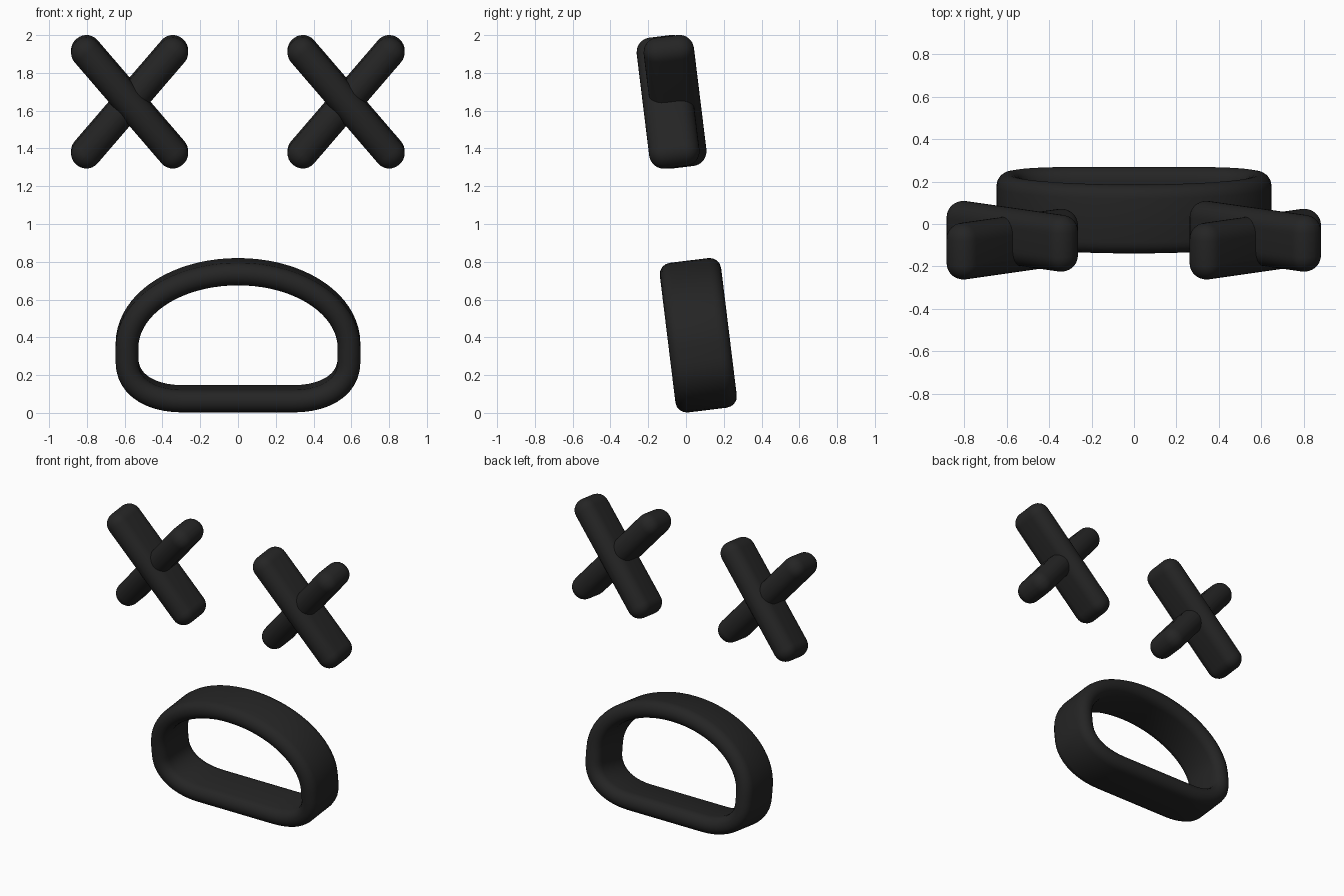
import bpy, bmesh, math
from mathutils import Matrix, Vector
from mathutils.geometry import interpolate_bezier

if "Cube" in bpy.data.objects:
    bpy.data.objects.remove(bpy.data.objects["Cube"], do_unlink=True)

black = bpy.data.materials.new("soft black")
black.use_nodes = True
colour = (0.018, 0.018, 0.018, 1)
black.diffuse_color = colour
black.node_tree.nodes["Principled BSDF"].inputs["Base Color"].default_value = colour

TILT = Matrix.Rotation(math.radians(7), 4, 'X')   # the face leans forward


def finish(name, bm, matrix):
    """Turn a bmesh into a smooth, coloured object."""
    bmesh.ops.transform(bm, matrix=matrix, verts=bm.verts)
    bmesh.ops.recalc_face_normals(bm, faces=bm.faces)
    mesh = bpy.data.meshes.new(name)
    bm.to_mesh(mesh)
    bm.free()
    mesh.materials.append(black)
    obj = bpy.data.objects.new(name, mesh)
    bpy.context.collection.objects.link(obj)
    bpy.ops.object.select_all(action='DESELECT')
    obj.select_set(True)
    bpy.context.view_layer.objects.active = obj
    bpy.ops.object.shade_smooth_by_angle(angle=math.radians(40))


# Eyes: two crossed, fully rounded bars each
def eye_bar(name, x, y, angle):
    radius, depth, length = 0.08, 0.268, 0.865
    bm = bmesh.new()
    bmesh.ops.create_cube(bm, size=1)
    bmesh.ops.scale(bm, vec=(radius * 2, depth, length), verts=bm.verts)
    bmesh.ops.bevel(bm, geom=bm.edges[:], offset=radius * 0.97, segments=7,
                    profile=0.5, affect='EDGES', clamp_overlap=True)
    lean = Matrix.Rotation(math.radians(angle), 4, 'Y')
    finish(name, bm, Matrix.Translation((x, y, 1.647)) @ TILT @ lean)


for side, x in (("left", 0.572), ("right", -0.574)):
    eye_bar(side + "_eye_front_bar", x, -0.095, -40.5)
    eye_bar(side + "_eye_back_bar", x, -0.058, 40.5)


# Mouth: a stadium section swept round a half-moon loop
def mouth_path():
    side_x, half_h = 0.588, 0.339
    top, side = (0, half_h), (side_x, -0.06)
    low, base = (side_x, -0.13), (0.29, -half_h)
    arch = ((side_x, 0.17), (0.32, half_h))
    corner = ((side_x, -0.26), (0.47, -half_h))
    v = lambda p: Vector((p[0], 0, p[1]))
    half = interpolate_bezier(v(top), v(arch[1]), v(arch[0]), v(side), 20)
    half += interpolate_bezier(v(low), v(corner[0]), v(corner[1]), v(base), 12)
    half.append(Vector((0, 0, -half_h)))
    mirrored = [Vector((-p.x, 0, p.z)) for p in reversed(half[1:-1])]
    return half + mirrored


def mouth_section(radius=0.06, half_depth=0.1635, steps=8):
    points = []
    for end in (1, -1):
        for i in range(steps + 1):
            a = math.pi * i / steps
            points.append((end * radius * math.cos(a),
                           end * (half_depth - radius + radius * math.sin(a))))
    return points


bm = bmesh.new()
path = mouth_path()
rings = []
for i, p in enumerate(path):
    tangent = (path[(i + 1) % len(path)] - path[i - 1]).normalized()
    outward = Vector((-tangent.z, 0, tangent.x))
    rings.append([bm.verts.new(p + outward * n + Vector((0, d, 0)))
                  for n, d in mouth_section()])
for i, ring in enumerate(rings):
    following = rings[(i + 1) % len(rings)]
    for j in range(len(ring)):
        k = (j + 1) % len(ring)
        bm.faces.new((ring[j], ring[k], following[k], following[j]))
finish("mouth_ring", bm, Matrix.Translation((0, 0.065, 0.411)) @ TILT)
